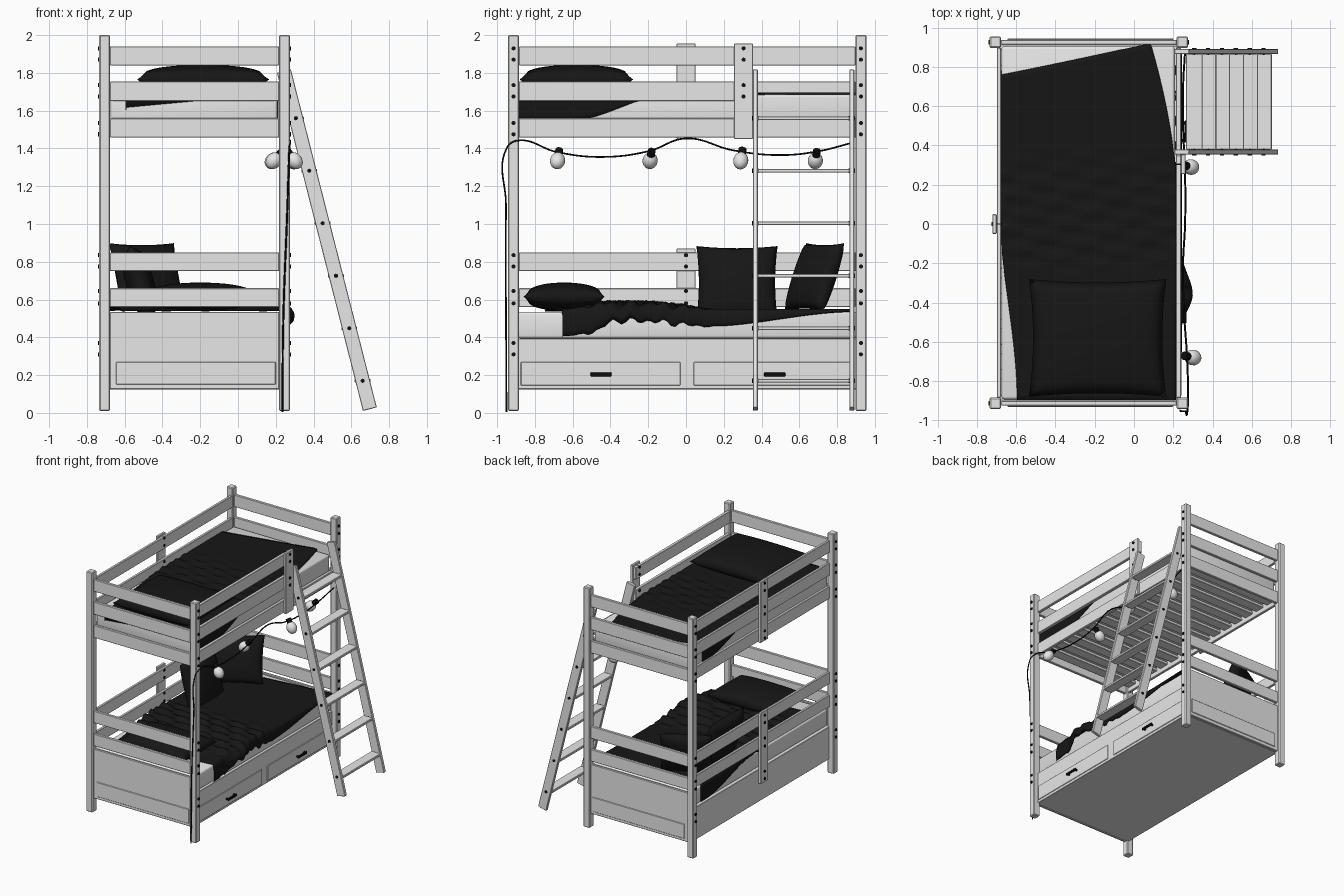
import bpy, bmesh, math
from mathutils import Vector, Matrix, Euler

cube = bpy.data.objects.get("Cube")
if cube:
    bpy.data.objects.remove(cube, do_unlink=True)


def material(name, value):
    m = bpy.data.materials.new(name)
    m.use_nodes = True
    m.diffuse_color = (value, value, value, 1)
    bsdf = next(n for n in m.node_tree.nodes if n.type == 'BSDF_PRINCIPLED')
    bsdf.inputs["Base Color"].default_value = (value, value, value, 1)
    return m


WOOD = material("pale_wood", 0.8)
BLACK = material("black_fabric", 0.008)
METAL = material("black_metal", 0.005)
GLASS = material("bulb_glass", 0.82)


def finish(name, bm, mat, smooth=False):
    bmesh.ops.recalc_face_normals(bm, faces=bm.faces)
    me = bpy.data.meshes.new(name)
    bm.to_mesh(me)
    bm.free()
    me.materials.append(mat)
    for p in me.polygons:
        p.use_smooth = smooth
    ob = bpy.data.objects.new(name, me)
    bpy.context.collection.objects.link(ob)
    return ob


def box(name, xs, ys, zs, mat=WOOD, bevel=0.003, segments=1):
    bm = bmesh.new()
    bmesh.ops.create_cube(bm, size=1)
    for v in bm.verts:
        v.co = [r[0] if c < 0 else r[1] for c, r in zip(v.co, (xs, ys, zs))]
    ob = finish(name, bm, mat, segments > 1)
    mod = ob.modifiers.new("soft_edge", 'BEVEL')
    mod.width, mod.segments = bevel, segments
    return ob


def add_rod(bm, a, b, r, sides=12):
    a, b = Vector(a), Vector(b)
    d = b - a
    m = Matrix.Translation((a + b) / 2) @ d.to_track_quat('Z', 'Y').to_matrix().to_4x4()
    bmesh.ops.create_cone(bm, cap_ends=True, segments=sides, radius1=r, radius2=r,
                          depth=d.length, matrix=m)


# Frame positions
XL, XR, YF, YB = -0.706, 0.246, -0.913, 0.926
HALF = 0.029
IN_X, IN_Y = (XL + HALF, XR - HALF), (YF + HALF, YB - HALF)
RAILS_TOP = [(1.84, 1.94), (1.65, 1.755), (1.457, 1.56)]
RAILS_LOW = [(0.75, 0.85), (0.56, 0.66)]
SIDE_L, SIDE_R = (-0.699, -0.677), (0.214, 0.24)
BOLTS = [1.93, 1.87, 1.735, 1.675, 1.535, 1.475, 0.835, 0.775, 0.645, 0.58, 0.37, 0.31]

# Corner posts
for x in (XL, XR):
    for y in (YF, YB):
        box("corner_post", (x - HALF, x + HALF), (y - HALF, y + HALF), (0.01, 2), bevel=0.006)

# End rails and end panels
for y, s in ((YF, -1), (YB, 1)):
    for z in RAILS_TOP + RAILS_LOW:
        box("end_rail", IN_X, (y - 0.012, y + 0.012), z)
    box("end_panel", IN_X, (y - 0.01, y + 0.01), (0.125, 0.535))
    face = y + s * 0.01
    box("end_panel_plate", (-0.645, 0.2), sorted((face, face + s * 0.008)), (0.15, 0.27))

# Side rails, with a ladder opening on the open side
for z in RAILS_TOP + RAILS_LOW:
    box("wall_side_rail", SIDE_L, IN_Y, z)
for z in RAILS_TOP[:2]:
    box("guard_rail", SIDE_R, (IN_Y[0], 0.35), z)
box("bed_side_rail", SIDE_R, IN_Y, RAILS_TOP[2])

# Upright planks that tie the rails
box("guard_plank", (0.24, 0.262), (0.255, 0.355), (1.45, 1.955))
box("upper_wall_plank", (-0.721, -0.699), (-0.05, 0.05), (1.45, 1.955))
box("lower_wall_plank", (-0.721, -0.699), (-0.05, 0.05), (0.28, 0.87))

# Bolts
bm = bmesh.new()
for z in BOLTS:
    for y in (YF, YB):
        add_rod(bm, (XL - HALF - 0.006, y, z), (XL, y, z), 0.011)
        add_rod(bm, (XR, y, z), (XR + HALF + 0.006, y, z), 0.011)
    add_rod(bm, (-0.727, 0, z), (-0.672, 0, z), 0.011)
for z in BOLTS[:4]:
    add_rod(bm, (0.208, 0.305, z), (0.268, 0.305, z), 0.011)
finish("frame_bolts", bm, METAL)

# Drawer base and drawers with handles
box("drawer_base", (-0.695, 0.235), (-0.9, 0.915), (0.125, 0.395))
for y0, y1, h in ((-0.875, -0.03, -0.45), (0.04, 0.885, 0.47)):
    box("drawer_front", (0.235, 0.243), (y0, y1), (0.145, 0.27))
    box("drawer_handle", (0.257, 0.268), (h - 0.056, h + 0.056), (0.193, 0.214), METAL)
    for s in (-0.045, 0.045):
        box("handle_stub", (0.24, 0.26), (h + s - 0.008, h + s + 0.008), (0.196, 0.211), METAL)

# Slats and mattresses
for i in range(14):
    y = -0.83 + i * 0.129
    box("bed_slat", (-0.68, 0.217), (y - 0.043, y + 0.043), (1.495, 1.518))
box("upper_mattress", (-0.675, 0.208), (-0.893, 0.905), (1.518, 1.685), WOOD, 0.015, 3)
box("lower_mattress", (-0.675, 0.222), (-0.893, 0.905), (0.395, 0.535), WOOD, 0.015, 3)

# Ladder
foot, top = Vector((0.698, 0, 0.02)), Vector((0.243, 0, 1.81))
axis = top - foot
for y in (0.367, 0.878):
    rail = box("ladder_rail", (-0.038, 0.038), (-0.013, 0.013),
               (-axis.length / 2, axis.length / 2))
    rail.location = (foot + top) / 2 + Vector((0, y, 0))
    rail.rotation_euler = (0, math.atan2(axis.x, axis.z), 0)
bm = bmesh.new()
for i in range(6):
    z = 0.17 + i * 0.278
    x = foot.x + axis.x * (z - foot.z) / axis.z
    box("ladder_step", (x - 0.042, x + 0.042), (0.38, 0.865), (z - 0.01, z + 0.01))
    for y in (0.367, 0.878):
        add_rod(bm, (x, y - 0.018, z), (x, y + 0.018, z), 0.011)
finish("ladder_bolts", bm, METAL)


# Soft furnishings
def ramp(v, a, b):
    t = min(1, max(0, (v - a) / (b - a)))
    return t * t * (3 - 2 * t)


def pillow(name, size, loc, rot=(0, 0, 0), n=20, power=0.4):
    bm = bmesh.new()
    for s in (1, -1):
        new = bmesh.ops.create_grid(bm, x_segments=n, y_segments=n, size=1)["verts"]
        for v in new:
            x, y = v.co.x, v.co.y
            v.co.z = s * max(0, (1 - x * x) * (1 - y * y)) ** power * size[2] / 2
            v.co.x = x * size[0] / 2 * (1 - 0.06 * (1 - y * y) * abs(x))
            v.co.y = y * size[1] / 2 * (1 - 0.06 * (1 - x * x) * abs(y))
    bmesh.ops.remove_doubles(bm, verts=bm.verts, dist=0.0005)
    m = Euler([math.radians(a) for a in rot]).to_matrix().to_4x4()
    bm.transform(Matrix.Translation(loc) @ m)
    return finish(name, bm, BLACK, True)


def blanket(name, start, end, left, right, height, hem_l, hem_r, hem_f, bulge, nu=40, nv=70):
    """Sheet whose outer columns and first row hang down as hems."""
    bm = bmesh.new()
    hem = 5
    grid = []
    for j in range(-1, nv + 1):
        row, t = [], max(0, j) / nv
        for i in range(-hem, nu + hem + 1):
            u = min(1, max(0, i / nu))
            y = start(u) + (end(u) - start(u)) * t
            x = left(y) + (right(y) - left(y)) * u
            z = height(x, y)
            k = max(0, -i, i - nu) / hem
            if i < 0:
                z -= k * hem_l(y)
                x -= 0.003
            if i > nu:
                z -= k * hem_r(y)
                x += 0.004 + bulge(y) * math.sin(k * 2.4)
            if j < 0:
                y -= 0.004
                z -= hem_f(u)
            row.append(bm.verts.new((x, y, z)))
        grid.append(row)
    for a, b in zip(grid, grid[1:]):
        for q in zip(a, a[1:], b[1:], b):
            bm.faces.new(q)
    ob = finish(name, bm, BLACK, True)
    mod = ob.modifiers.new("cloth", 'SOLIDIFY')
    mod.thickness, mod.offset = 0.006, 0
    return ob


def ripples(x, y, amp, a, b):
    window = ramp(y, a, a + 0.15) * (1 - ramp(y, b - 0.25, b))
    return amp * window * (math.sin(y * 70 + x * 14) + 0.6 * math.sin(y * 43 - x * 23))


blanket("upper_blanket",
        lambda u: -0.893, lambda u: 0.76 + 0.16 * u,
        lambda y: -0.59 - 0.09 * ramp(y, -0.9, 0.1),
        lambda y: 0.208 - 0.13 * max(0, (y - 0.2) / 0.72) ** 1.6,
        lambda x, y: 1.692 + ripples(x, y, 0.006, -0.3, 0.45),
        lambda y: 0.01 + 0.13 * ramp(y, 0.1, 0.72),
        lambda y: 0.012 + 0.13 * (1 - ramp(y, -0.6, -0.1)),
        lambda u: 0.075 * (1 - u), lambda y: 0)
blanket("lower_blanket",
        lambda u: -0.74 + 0.09 * u, lambda u: 0.78 + 0.11 * u,
        lambda y: -0.6 - 0.08 * ramp(y, -0.8, 0.1), lambda y: 0.226,
        lambda x, y: 0.547 + 0.03 * ramp(y, -0.65, -0.4) * (1 - ramp(y, -0.25, 0.15))
        + ripples(x, y, 0.012, -0.6, 0.2),
        lambda y: 0.01 + 0.13 * ramp(y, 0.1, 0.72),
        lambda y: 0.14 - 0.05 * ramp(y, -0.48, -0.38) - 0.08 * ramp(y, 0.1, 0.9),
        lambda u: 0.006,
        lambda y: 0.012 + 0.055 * ramp(y, -0.52, -0.36) * (1 - ramp(y, -0.36, -0.15)))

pillow("upper_pillow", (0.7, 0.6, 0.155), (-0.185, -0.58, 1.765), power=0.33)
pillow("lower_pillow", (0.62, 0.43, 0.15), (-0.2, -0.645, 0.615))
pillow("wall_cushion", (0.4, 0.43, 0.15), (-0.52, 0.27, 0.69), (0, -105, 0))
pillow("corner_cushion", (0.4, 0.38, 0.14), (-0.48, 0.68, 0.72), (70, 0, 30))

# String of lights
cu = bpy.data.curves.new("light_wire", 'CURVE')
cu.dimensions, cu.bevel_depth, cu.bevel_resolution = '3D', 0.005, 1
path = [(0.235, -0.95, 0.005), (0.24, -0.953, 0.5), (0.262, -0.953, 1.1), (0.272, -0.95, 1.4),
        (0.275, -0.9, 1.44), (0.27, -0.68, 1.38), (0.255, -0.45, 1.355), (0.25, -0.2, 1.385),
        (0.26, 0, 1.453), (0.26, 0.25, 1.39), (0.25, 0.5, 1.365), (0.25, 0.7, 1.385),
        (0.26, 0.88, 1.43)]
sp = cu.splines.new('BEZIER')
sp.bezier_points.add(len(path) - 1)
for p, co in zip(sp.bezier_points, path):
    p.co, p.handle_left_type, p.handle_right_type = co, 'AUTO', 'AUTO'
cu.materials.append(METAL)
bpy.context.collection.objects.link(bpy.data.objects.new("light_wire", cu))

for x, y in ((0.3, -0.68), (0.19, -0.19), (0.29, 0.29), (0.185, 0.685)):
    centre, hook = Vector((x, y, 1.335)), Vector((0.25, y + 0.01, 1.4))
    d = (hook - centre).normalized()
    bm = bmesh.new()
    m = Matrix.Translation(centre) @ d.to_track_quat('Z', 'Y').to_matrix().to_4x4()
    bmesh.ops.create_uvsphere(bm, u_segments=20, v_segments=12, radius=0.04,
                              matrix=m @ Matrix.Diagonal((1, 1, 1.2, 1)))
    finish("light_bulb", bm, GLASS, True)
    bm = bmesh.new()
    add_rod(bm, centre + d * 0.035, centre + d * 0.075, 0.021, 16)
    finish("bulb_socket", bm, METAL)
